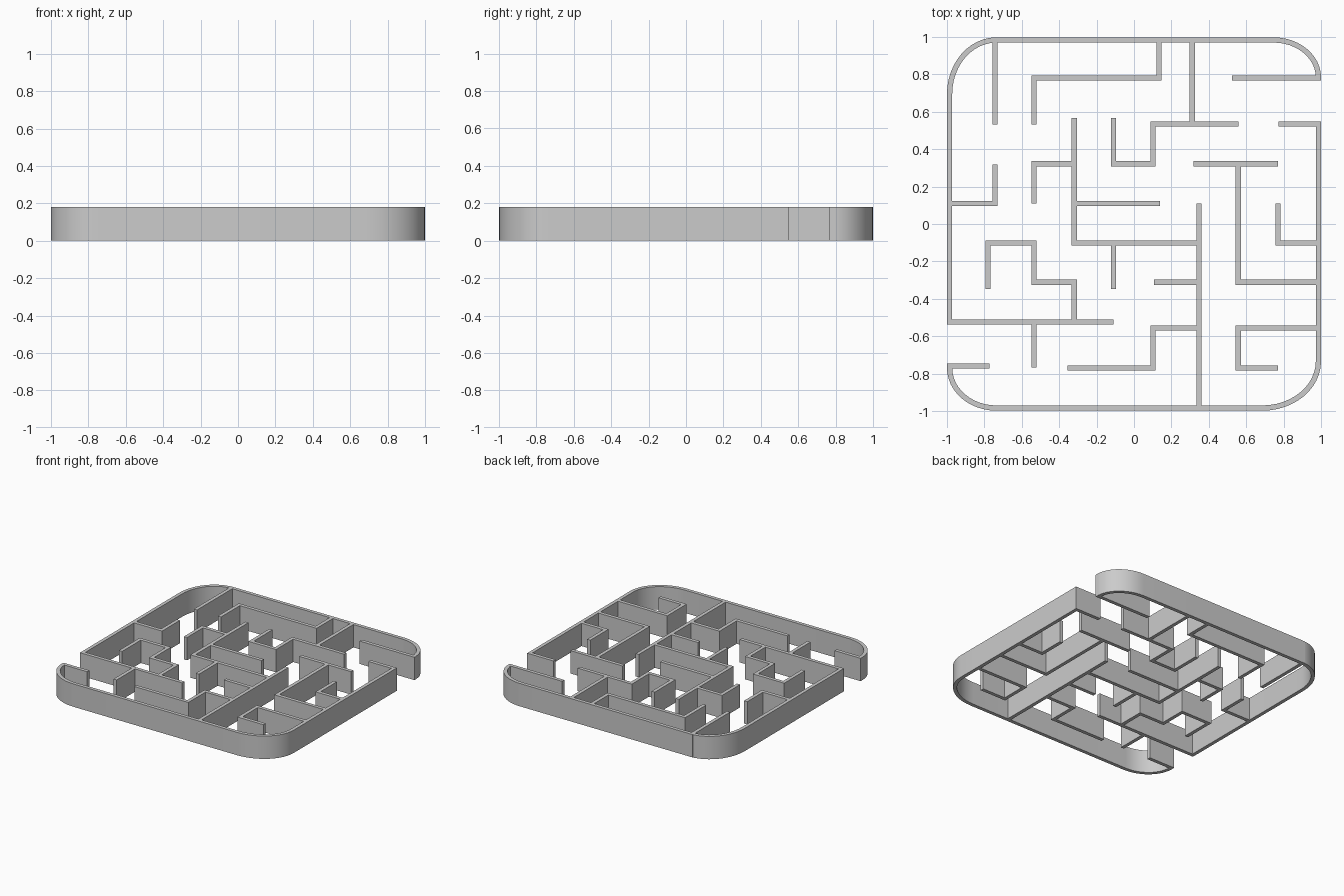
import bpy, bmesh, math
from mathutils import Vector
from mathutils.geometry import delaunay_2d_cdt

if "Cube" in bpy.data.objects:
    bpy.data.objects.remove(bpy.data.objects["Cube"])

H = 0.014        # half wall thickness
HEIGHT = 0.18
XE, YE = 0.986, 0.984   # centre lines of the outer wall

# upright walls in plan: x, y start, y end (centre lines)
VERTICAL = [
    (-.743, YE, .547), (-.535, .781, .547), (.134, YE, .781), (.312, YE, .535),
    (-.32, .552, -.102), (-.11, .552, .322), (.102, .535, .322),
    (-.743, .304, .11), (-.535, .322, .124), (.348, .096, -YE),
    (.557, .322, -.312), (.77, .096, -.102), (-.78, -.102, -.334),
    (-.535, -.102, -.312), (-.32, -.312, -.524), (-.11, -.102, -.334),
    (-.535, -.524, -.752), (.102, -.556, -.77), (.557, -.556, -.77),
]
# crosswise walls in plan: y, x start, x end
HORIZONTAL = [
    (.781, -.535, .134), (.781, .537, XE), (.535, .102, .545), (.535, .786, XE),
    (.322, -.535, -.32), (.322, -.11, .102), (.322, .332, .757),
    (.11, -XE, -.743), (.11, -.32, .124), (-.102, -.78, -.535),
    (-.102, -.32, .348), (-.102, .77, XE), (-.312, -.535, -.32),
    (-.312, .12, .348), (-.312, .557, XE), (-.524, -XE, -.124),
    (-.556, .102, .348), (-.556, .557, XE), (-.759, -XE, -.787),
    (-.77, -.341, .102), (-.77, .557, .757),
]

verts, polys = [], []


def add_poly(points):
    polys.append(list(range(len(verts), len(verts) + len(points))))
    verts.extend(Vector(p) for p in points)


def add_bar(x0, x1, y0, y1):
    x0, x1 = min(x0, x1) - H, max(x0, x1) + H
    y0, y1 = min(y0, y1) - H, max(y0, y1) + H
    add_poly([(x0, y0), (x1, y0), (x1, y1), (x0, y1)])


def corner(sx, sy, rx, ry, a0, n=12):
    """Clockwise quarter ellipse in the corner (sx, sy)."""
    cx, cy = sx * (XE - rx), sy * (YE - ry)
    return [Vector((cx + rx * math.cos(math.radians(a0 - 90 * i / n)),
                    cy + ry * math.sin(math.radians(a0 - 90 * i / n))))
            for i in range(n + 1)]


def add_strip(path):
    left, right = [], []
    for i, p in enumerate(path):
        t = (path[min(i + 1, len(path) - 1)] - path[max(i - 1, 0)]).normalized()
        if abs(t.x) < 0.1 and i < 2 or abs(t.x) < 0.1 and i > len(path) - 3:
            t = Vector((0, math.copysign(1, t.y)))
        n = Vector((-t.y, t.x)) * H
        left.append(p + n)
        right.append(p - n)
    for i in range(len(path) - 1):
        add_poly([right[i], right[i + 1], left[i + 1], left[i]])


# inner walls
for x, y0, y1 in VERTICAL:
    add_bar(x, x, y0, y1)
for y, x0, x1 in HORIZONTAL:
    add_bar(x0, x1, y, y)

# rounded outer wall, in two pieces with an entrance and an exit
add_strip([Vector((-XE, -.524 - H))] + corner(-1, 1, .25, .29, 180)
          + corner(1, 1, .24, .20, 90) + [Vector((XE, .781 - H))])
add_strip([Vector((XE, .535 + H))] + corner(1, -1, .30, .25, 0)
          + corner(-1, -1, .25, .215, 270) + [Vector((-XE, -.759 + H))])

# merge the plan into one outline and raise it
plan_verts, _, plan_faces, *_ = delaunay_2d_cdt(verts, [], polys, 1, 1e-4)
bm = bmesh.new()
bv = [bm.verts.new((v.x, v.y, 0)) for v in plan_verts]
for f in plan_faces:
    bm.faces.new([bv[i] for i in f])
ext = bmesh.ops.extrude_face_region(bm, geom=bm.faces[:], use_keep_orig=True)
bmesh.ops.translate(bm, vec=(0, 0, HEIGHT),
                    verts=[g for g in ext["geom"] if isinstance(g, bmesh.types.BMVert)])
bmesh.ops.delete(bm, geom=[v for v in bm.verts if not v.link_faces], context="VERTS")
bmesh.ops.recalc_face_normals(bm, faces=bm.faces[:])
mesh = bpy.data.meshes.new("maze_walls")
bm.to_mesh(mesh)
bm.free()
maze = bpy.data.objects.new("maze_walls", mesh)
bpy.context.collection.objects.link(maze)
bpy.context.view_layer.objects.active = maze
maze.select_set(True)
bpy.ops.object.shade_smooth_by_angle(angle=math.radians(30))
